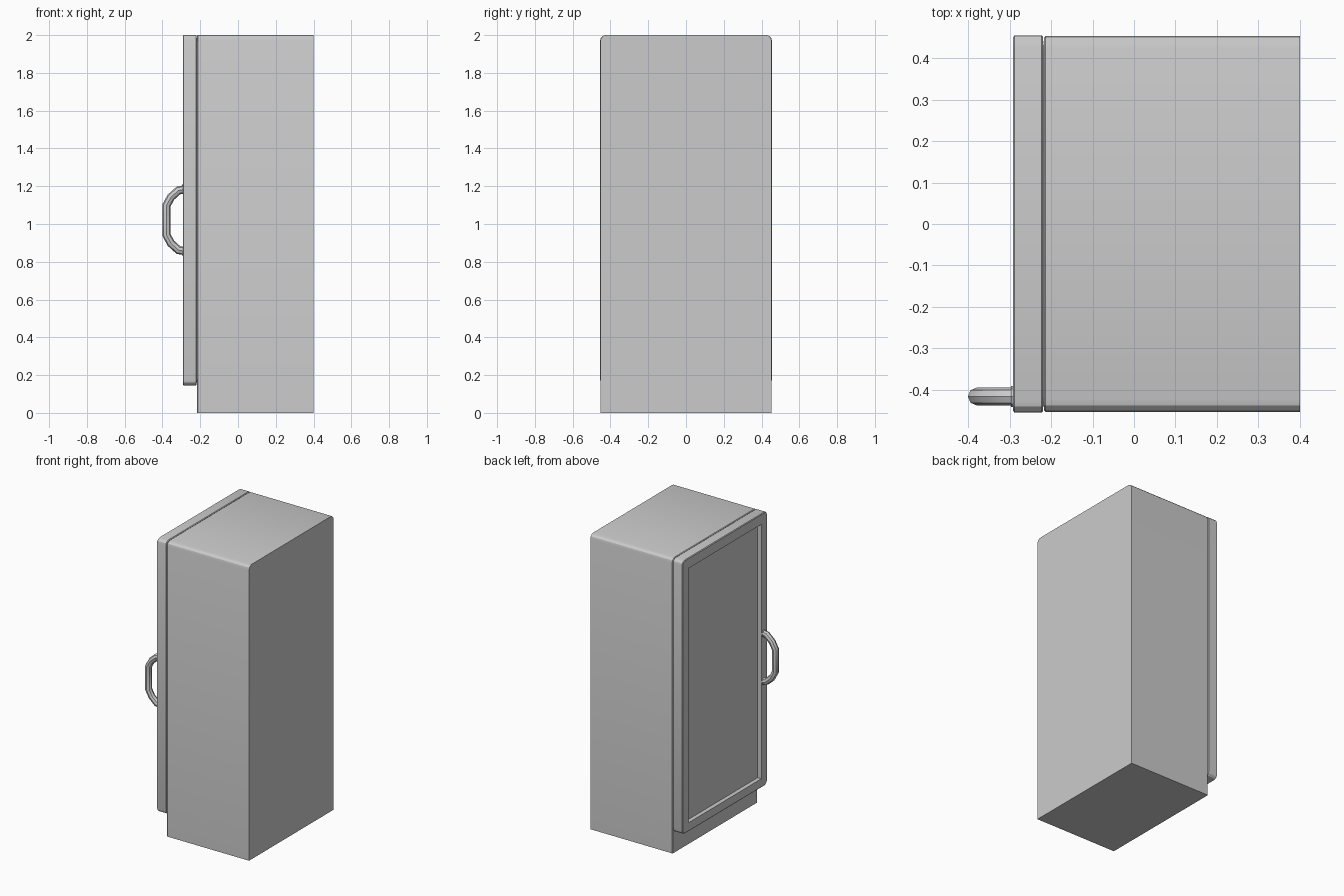
import bpy, bmesh
from math import sin, cos, pi, radians
from mathutils import Vector

if "Cube" in bpy.data.objects:
    bpy.data.objects.remove(bpy.data.objects["Cube"])


def rounded_loop(y, z0, z1, r, r_low, inset, seg=3):
    """Rounded rectangle in the YZ plane; r_low = 0 keeps the lower corners square."""
    y, z0, z1 = y - inset, z0 + (inset if r_low else 0), z1 - inset
    pts = []
    for sy, z, sz, rad, a0 in ((1, z1, 1, r, 0), (-1, z1, 1, r, 90),
                               (-1, z0, -1, r_low, 180), (1, z0, -1, r_low, 270)):
        if rad == 0:
            pts.append((sy * y, z))
            continue
        rad -= inset
        for i in range(seg + 1):
            a = radians(a0 + 90 * i / seg)
            pts.append((sy * (y - rad) + rad * cos(a), z - sz * rad + rad * sin(a)))
    return pts


def smooth(obj, angle):
    bpy.ops.object.select_all(action='DESELECT')
    obj.select_set(True)
    bpy.context.view_layer.objects.active = obj
    bpy.ops.object.shade_smooth_by_angle(angle=radians(angle))


def finish(name, bm):
    bmesh.ops.recalc_face_normals(bm, faces=bm.faces)
    mesh = bpy.data.meshes.new(name)
    bm.to_mesh(mesh)
    bm.free()
    obj = bpy.data.objects.new(name, mesh)
    bpy.context.collection.objects.link(obj)
    return obj


def loft(name, rings, closed_ends=True):
    """Skin matching rings of 3D points and cap both ends."""
    bm = bmesh.new()
    loops = [[bm.verts.new(p) for p in ring] for ring in rings]
    n = len(loops[0])
    for a, b in zip(loops, loops[1:]):
        for i in range(n):
            j = (i + 1) % n
            bm.faces.new((a[i], a[j], b[j], b[i]))
    bm.faces.new(loops[0])
    bm.faces.new(loops[-1])
    return finish(name, bm)


def slab(name, stations, y, z0, z1, r, r_low):
    """Rounded slab along X from (x, inset) stations."""
    return loft(name, [[(x, *p) for p in rounded_loop(y, z0, z1, r, r_low, ins)]
                       for x, ins in stations])


# Cabinet body, rounded along its top edges
body = slab("cabinet_body", [(-0.217, 0.004), (-0.213, 0), (0.4, 0)],
            0.453, 0, 2, 0.03, 0)
smooth(body, 20)

# Gasket filling the gap behind the door
slab("door_gasket", [(-0.224, 0), (-0.212, 0)], 0.44, 0.16, 1.985, 0.02, 0.02)

# Door with softened edges
door = slab("door", [(-0.219, 0.004), (-0.223, 0), (-0.288, 0), (-0.292, 0.005)],
            0.455, 0.145, 2, 0.03, 0.03)

# Recessed door panel
bm = bmesh.new()
bmesh.ops.create_cube(bm, size=1)
for v in bm.verts:
    v.co = Vector((-0.312 + v.co.x * 0.096, v.co.y * 0.78, 1.0675 + v.co.z * 1.725))
cutter = finish("panel_cutter", bm)
cutter.hide_render = True
cutter.hide_set(True)
cut = door.modifiers.new("panel_recess", 'BOOLEAN')
cut.object = cutter
cut.operation = 'DIFFERENCE'
cut.solver = 'EXACT'
bpy.context.view_layer.objects.active = door
door.select_set(True)
bpy.ops.object.modifier_apply(modifier=cut.name)
bpy.data.objects.remove(cutter)
smooth(door, 20)

# Handle: octagonal tube swept along a mirrored bow
MID, HY, R = 1.02, -0.416, 0.0215
half = [(-0.285, 0.163), (-0.315, 0.158), (-0.355, 0.122), (-0.379, 0.078)]
path = [Vector((x, HY, MID + z)) for x, z in half]
path += [Vector((x, HY, MID - z)) for x, z in reversed(half)]
rings = []
for i, p in enumerate(path):
    t_in = (p - path[i - 1]).normalized() if i else Vector((-1, 0, 0))
    t_out = (path[i + 1] - p).normalized() if i < len(path) - 1 else Vector((1, 0, 0))
    t = (t_in + t_out).normalized()
    side = t.cross(Vector((0, 1, 0))) / max(t.dot(t_in), 0.5)
    rings.append([p + R * (cos(k * pi / 4) * side + sin(k * pi / 4) * Vector((0, 1, 0)))
                  for k in range(8)])
smooth(loft("door_handle", rings), 30)

# Small mounting collars where the handle meets the door
for name, s in (("upper_handle_collar", 1), ("lower_handle_collar", -1)):
    ring = [(HY + 0.025 * cos(k * pi / 4), MID + s * 0.163 + 0.025 * sin(k * pi / 4))
            for k in range(8)]
    loft(name, [[(x, *p) for p in ring] for x in (-0.285, -0.297)])
